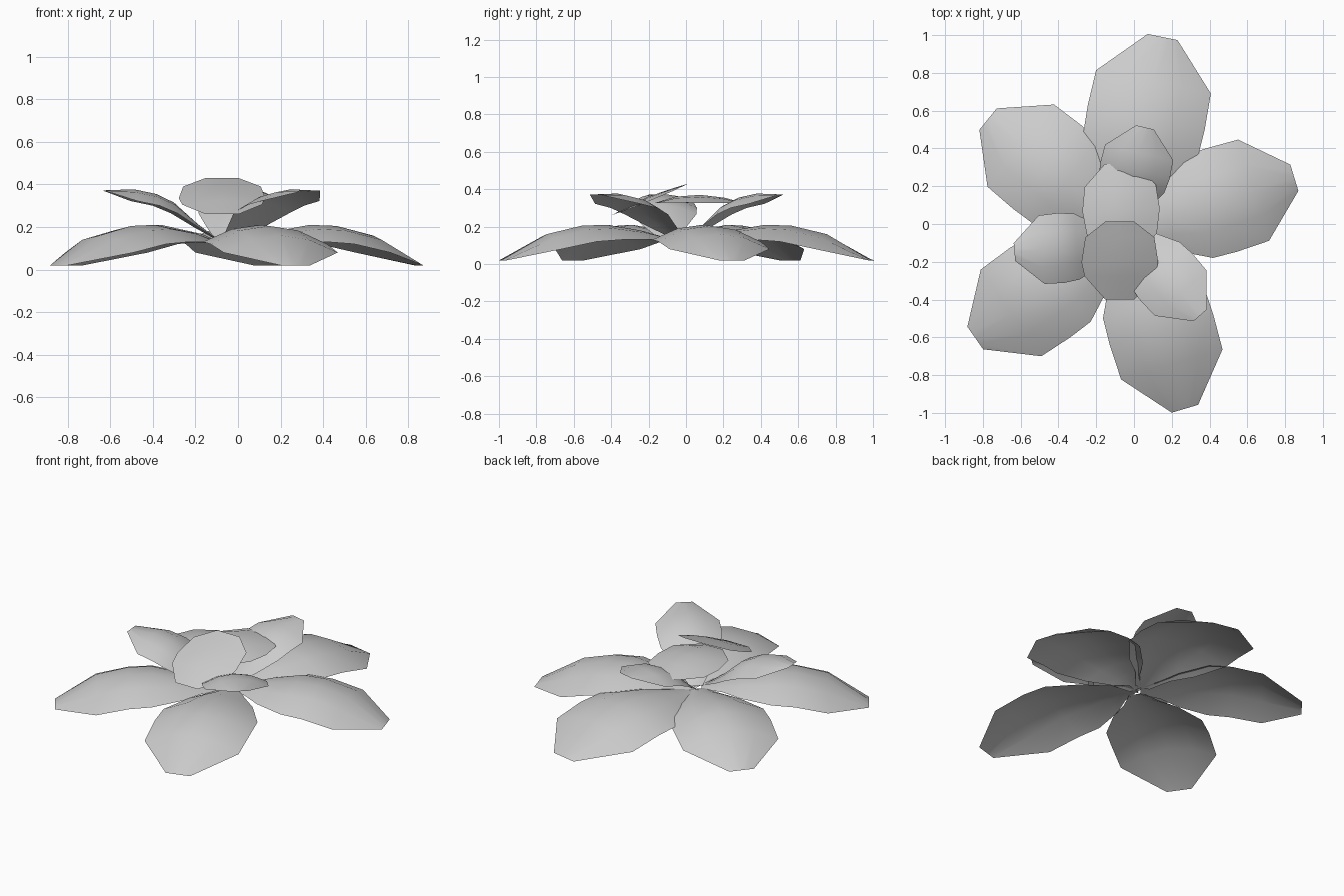
import bpy
import bmesh
from math import cos, sin, radians
from mathutils import Vector

cube = bpy.data.objects.get("Cube")
if cube:
    bpy.data.objects.remove(cube, do_unlink=True)

grey = bpy.data.materials.new("petal_grey")
grey.use_nodes = True
grey.diffuse_color = (0.6, 0.6, 0.6, 1)
grey.node_tree.nodes["Principled BSDF"].inputs["Base Color"].default_value = (0.6, 0.6, 0.6, 1)

# Petal profiles: (fraction of length, fraction of half width, ridge height, edge droop)
OUTER = [(0.02, 0.14, 0.12, 0.0), (0.14, 0.36, 0.15, 0.02), (0.25, 0.68, 0.18, 0.05),
         (0.43, 1.0, 0.21, 0.08), (0.57, 1.02, 0.205, 0.085), (0.76, 1.0, 0.16, 0.08),
         (1.0, 0.26, 0.02, 0.0)]
INNER = [(0.0, 0.2, 0.13, 0.0), (0.2, 0.6, 0.215, 0.02), (0.4, 0.96, 0.315, 0.05),
         (0.55, 1.02, 0.355, 0.055), (0.74, 1.0, 0.377, 0.055), (1.0, 0.26, 0.372, 0.0)]
BUD = [(0.0, 0.35, 0.325, 0.0), (0.23, 0.9, 0.36, 0.03), (0.5, 1.0, 0.37, 0.045),
       (0.76, 0.92, 0.355, 0.03), (1.0, 0.38, 0.325, 0.0)]
CAP = [(0.0, 0.38, 0.43, 0.0), (0.2, 0.9, 0.405, 0.015), (0.52, 1.0, 0.36, 0.025),
       (0.7, 0.92, 0.325, 0.02), (1.0, 0.38, 0.26, 0.0)]
ACROSS = (-1, -0.5, 0, 0.5, 1)


def petal(name, profile, base, heading, length, half_width):
    """Arched sheet swept from its base along a heading."""
    a = radians(heading)
    along, side = Vector((cos(a), sin(a), 0)), Vector((-sin(a), cos(a), 0))
    bm = bmesh.new()
    rows = []
    for t, w, z, droop in profile:
        rows.append([bm.verts.new(Vector((*base, z - droop * s * s))
                                  + along * t * length + side * s * w * half_width)
                     for s in ACROSS])
    for r0, r1 in zip(rows, rows[1:]):
        for i in range(len(ACROSS) - 1):
            bm.faces.new((r0[i], r1[i], r1[i + 1], r0[i + 1])[::-1])
    bmesh.ops.recalc_face_normals(bm, faces=bm.faces)
    if sum(f.normal.z for f in bm.faces) < 0:
        bmesh.ops.reverse_faces(bm, faces=bm.faces)
    for f in bm.faces:
        f.smooth = True
    mesh = bpy.data.meshes.new(name)
    bm.to_mesh(mesh)
    bm.free()
    mesh.materials.append(grey)
    obj = bpy.data.objects.new(name, mesh)
    bpy.context.collection.objects.link(obj)


# Wide drooping ring
petal("outer_petal_back", OUTER, (-0.05, 0), 78.5, 1.01, 0.31)
petal("outer_petal_left", OUTER, (-0.05, -0.03), 17, 0.94, 0.28)
petal("outer_petal_front", OUTER, (-0.02, 0), -73.5, 1.02, 0.28)
petal("outer_petal_front_right", OUTER, (-0.05, -0.05), 215, 0.965, 0.28)
petal("outer_petal_back_right", OUTER, (-0.05, -0.03), 141, 0.93, 0.28)

# Raised ring
petal("inner_petal_back", INNER, (-0.06, 0), 77, 0.525, 0.185)
petal("inner_petal_front", INNER, (-0.05, -0.03), -48.5, 0.605, 0.182)
petal("inner_petal_right", INNER, (-0.08, -0.1), 185, 0.555, 0.182)

# Closed centre
petal("centre_petal_lower", BUD, (-0.06, -0.17), 92, 0.49, 0.205)
petal("centre_petal_top", CAP, (-0.075, 0.012), -90, 0.412, 0.203)
